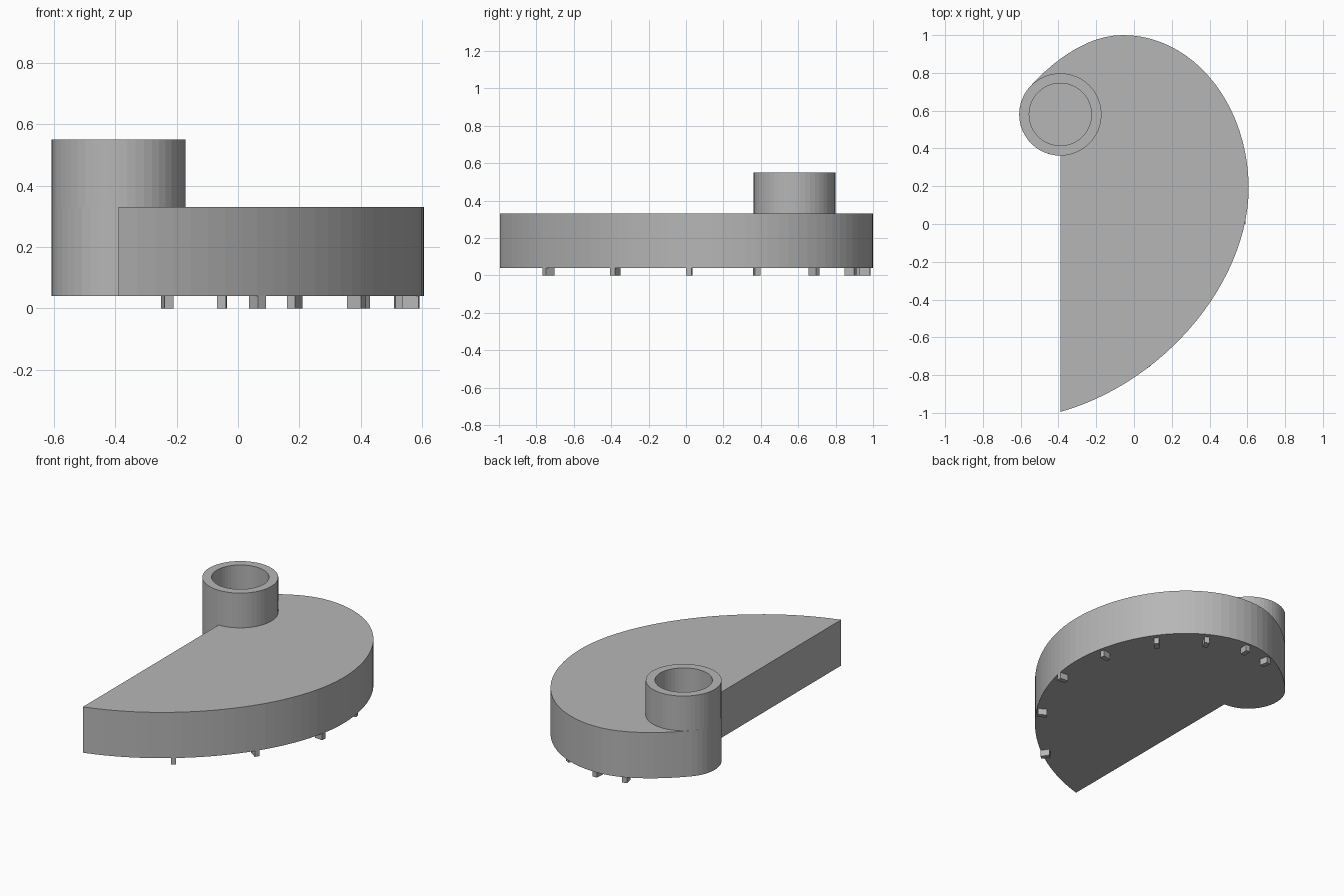
import bpy, bmesh, math
from mathutils import Vector, Matrix
from mathutils.geometry import interpolate_bezier

cube = bpy.data.objects.get("Cube")
if cube:
    bpy.data.objects.remove(cube, do_unlink=True)

grey = bpy.data.materials.new("plain_grey")
grey.use_nodes = True
grey.diffuse_color = (0.47, 0.47, 0.47, 1)
grey.node_tree.nodes["Principled BSDF"].inputs["Base Color"].default_value = grey.diffuse_color

BASE, DECK, RIM = 0.04, 0.33, 0.55
HUB = Vector((-0.39, 0.58))
OUTER, INNER = 0.218, 0.165


def finish(name, bm):
    bmesh.ops.recalc_face_normals(bm, faces=bm.faces)
    mesh = bpy.data.meshes.new(name)
    bm.to_mesh(mesh)
    bm.free()
    mesh.materials.append(grey)
    obj = bpy.data.objects.new(name, mesh)
    bpy.context.collection.objects.link(obj)
    return obj


def on_hub(radius, degrees):
    a = math.radians(degrees)
    return HUB + radius * Vector((math.cos(a), math.sin(a)))


def curve(a, b, c, d, count):
    pts = interpolate_bezier(*(Vector(p).to_3d() for p in (a, b, c, d)), count)
    return [p.to_2d() for p in pts]


# Plate: straight edge, long sweep, rounded back, then the arc around the hub
tangent = on_hub(OUTER, 138)
handle = tangent + 0.2 * Vector((0.67, 0.743))
outline = curve((-0.39, -0.995), (0.16, -0.84), (0.605, -0.31), (0.607, 0.19), 28)
outline += curve((0.607, 0.19), (0.605, 0.64), (0.31, 1.0), (-0.06, 1.0), 22)[1:]
outline += curve((-0.06, 1.0), (-0.24, 1.0), handle, tangent, 12)[1:]
outline += [on_hub(OUTER, 138 + 132 * i / 16) for i in range(1, 17)]

bm = bmesh.new()
face = bm.faces.new([bm.verts.new((p.x, p.y, BASE)) for p in outline])
top = bmesh.ops.extrude_face_region(bm, geom=[face], use_keep_orig=True)
bmesh.ops.translate(bm, vec=(0, 0, DECK - BASE),
                    verts=[g for g in top["geom"] if isinstance(g, bmesh.types.BMVert)])
finish("plate", bm)

# Hub: open collar standing on the plate
SIDES = 48
bm = bmesh.new()
rings = []
for radius, z in ((OUTER, DECK), (OUTER, RIM), (INNER, RIM), (INNER, DECK)):
    points = [on_hub(radius, 360 * i / SIDES) for i in range(SIDES)]
    rings.append([bm.verts.new((p.x, p.y, z)) for p in points])
for low, high in zip(rings, rings[1:]):
    for i in range(SIDES):
        j = (i + 1) % SIDES
        bm.faces.new((low[i], low[j], high[j], high[i]))
finish("hub_collar", bm)

# Feet: small blocks along the rim, each turned to point outward
feet = [(0.063, -0.735, -56), (0.387, -0.378, -33), (0.563, 0.018, -5), (0.538, 0.378, 10),
        (0.40, 0.685, 45), (0.185, 0.88, 64), (-0.052, 0.957, 86), (-0.23, 0.925, 102)]
for n, (x, y, angle) in enumerate(feet, 1):
    bm = bmesh.new()
    place = (Matrix.Translation((x, y, BASE / 2)) @ Matrix.Rotation(math.radians(angle), 4, 'Z')
             @ Matrix.Diagonal((0.055, 0.03, BASE, 1)))
    bmesh.ops.create_cube(bm, size=1, matrix=place)
    finish(f"foot_{n}", bm)
